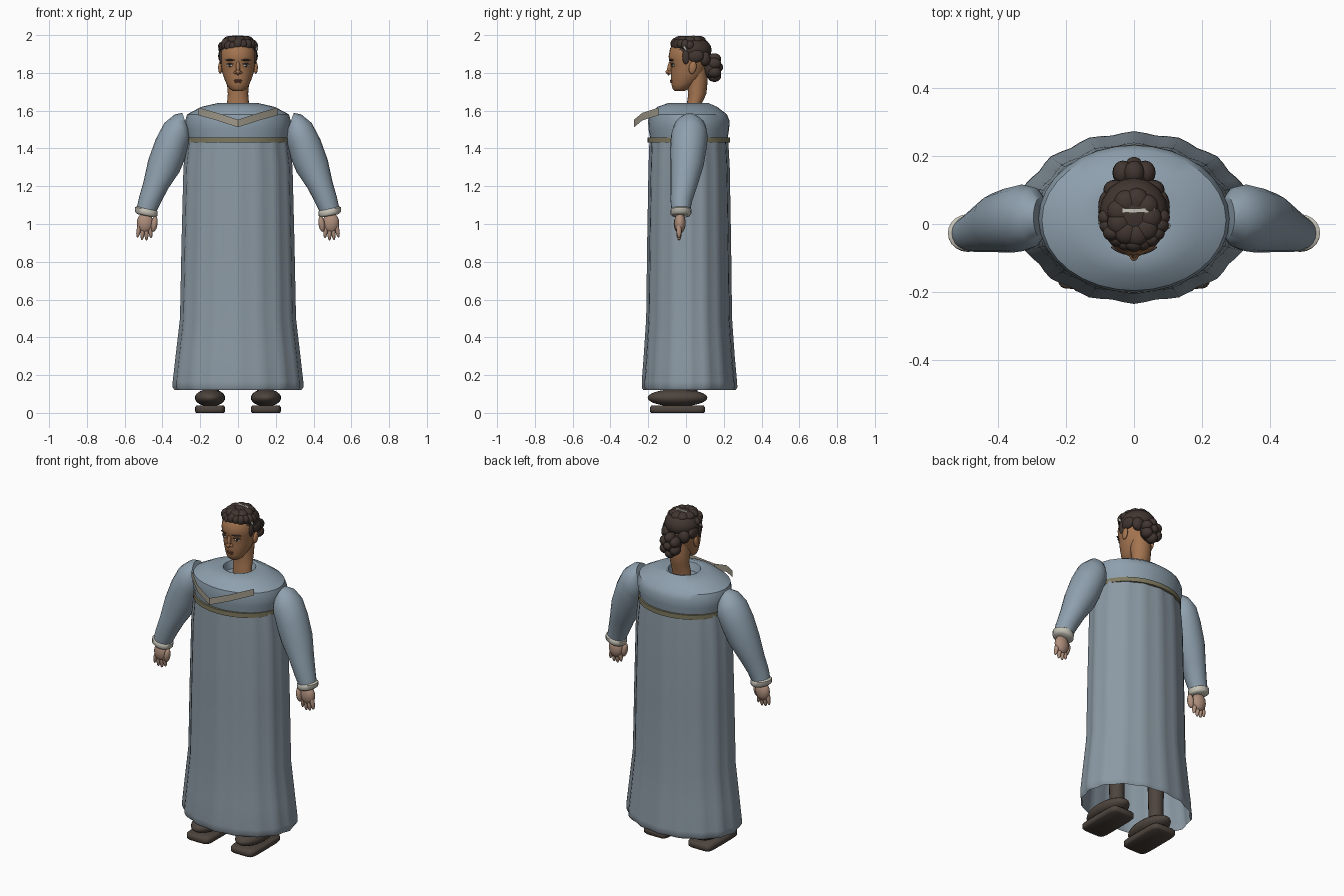
import bpy, bmesh, random
from math import sin, cos, pi, sqrt, radians
from mathutils import Vector, Matrix

random.seed(4)
if "Cube" in bpy.data.objects:
    bpy.data.objects.remove(bpy.data.objects["Cube"])


def material(name, r, g, b):
    m = bpy.data.materials.new(name)
    m.use_nodes = True
    m.diffuse_color = (r, g, b, 1)
    bsdf = m.node_tree.nodes["Principled BSDF"]
    bsdf.inputs["Base Color"].default_value = (r, g, b, 1)
    bsdf.inputs["Roughness"].default_value = 0.8
    return m


ROBE = material("robe_grey_blue", .26, .32, .37)
SLEEVE = material("sleeve_blue", .27, .35, .42)
BAND = material("olive_band", .21, .19, .115)
RIBBON = material("pale_ribbon", .36, .33, .26)
CUFF = material("cream", .56, .54, .47)
SKIN = material("warm_skin", .37, .175, .08)
HAND = material("hand_skin", .42, .27, .20)
HAIR = material("dark_hair", .052, .036, .03)
SHOE = material("shoe_brown", .075, .058, .047)
LIP = material("lip", .22, .08, .05)


def finish(name, bm, mat, angle=40, recalc=True):
    if recalc:
        bmesh.ops.recalc_face_normals(bm, faces=bm.faces)
    me = bpy.data.meshes.new(name)
    bm.to_mesh(me)
    bm.free()
    me.materials.append(mat)
    ob = bpy.data.objects.new(name, me)
    bpy.context.collection.objects.link(ob)
    bpy.ops.object.select_all(action='DESELECT')
    ob.select_set(True)
    bpy.context.view_layer.objects.active = ob
    bpy.ops.object.shade_smooth_by_angle(angle=radians(angle))
    return ob


def loft(name, rings, mat, caps=(True, True), angle=40):
    """Skin a stack of equal-length closed rings."""
    bm = bmesh.new()
    rows = [[bm.verts.new(p) for p in ring] for ring in rings]
    n = len(rows[0])
    for a, b in zip(rows, rows[1:]):
        for i in range(n):
            j = (i + 1) % n
            bm.faces.new((a[i], a[j], b[j], b[i]))
    for want, row in zip(caps, (rows[0], rows[-1])):
        if want:
            bm.faces.new(row)
    return finish(name, bm, mat, angle)


def oval(z, half, front, back, n=32, pleat=0.0):
    """Horizontal oval; pleat ripples its outline."""
    pts = []
    for i in range(n):
        t = 2 * pi * i / n
        k = 1 + pleat * cos(16 * t)
        pts.append(Vector((half * k * cos(t), (front + back) / 2 + (back - front) / 2 * k * sin(t), z)))
    return pts


def limb_ring(s, outer, inner, yc, yr, n=20):
    """Tilted oval spanning an outer and an inner (x, z) point, on side s."""
    o, i = Vector((s * outer[0], yc, outer[1])), Vector((s * inner[0], yc, inner[1]))
    mid, arm = (o + i) / 2, (o - i) / 2
    return [mid + arm * cos(2 * pi * k / n) + Vector((0, yr * sin(2 * pi * k / n), 0)) for k in range(n)]


def balls(name, items, mat, seg=16):
    """One object made of ellipsoids: (centre, radii, optional x/y tilt)."""
    bm = bmesh.new()
    for c, r, *tilt in items:
        rot = Matrix.Rotation(tilt[0], 4, tilt[1]) if tilt else Matrix()
        m = Matrix.Translation(c) @ rot @ Matrix.Diagonal((*r, 1))
        bmesh.ops.create_uvsphere(bm, u_segments=seg, v_segments=seg // 2 + 2, radius=1, matrix=m)
    return finish(name, bm, mat, 60)


# Robe skirt, open at the hem
skirt = [(.12, .33, -.222, .258), (.135, .34, -.23, .268), (.165, .34, -.23, .266), (.3, .325, -.22, .254),
         (.5, .302, -.207, .24), (.9, .294, -.202, .235), (1.3, .284, -.195, .228), (1.445, .268, -.19, .22)]
loft("robe_skirt", [oval(*r, n=64, pleat=.017) for r in skirt], ROBE, (False, False), 50)

# Yoke with a sunken neck opening
yoke = [(1.44, .262, -.188, .218), (1.5, .275, -.198, .228), (1.545, .28, -.201, .231), (1.58, .27, -.195, .217),
        (1.62, .195, -.152, .165), (1.64, .108, -.095, .12), (1.635, .09, -.075, .105), (1.59, .08, -.06, .09)]
loft("robe_yoke", [oval(*r) for r in yoke], SLEEVE, (False, True), 35)

# Chest band
band = [(1.432, .262, -.19, .22), (1.432, .27, -.203, .233), (1.459, .27, -.203, .233), (1.459, .262, -.19, .22)]
loft("chest_band", [oval(*r) for r in band], BAND, (False, False), 30)

# Standing V-shaped ribbon, a thin upright sheet
bm = bmesh.new()
cols = []
for x, y, z in [(-.21, -.145, 1.596), (-.11, -.232, 1.568), (0, -.275, 1.532), (.11, -.232, 1.568), (.21, -.145, 1.596)]:
    cols.append([bm.verts.new((x, y, z + d)) for d in (-.02, .02)])
for a, b in zip(cols, cols[1:]):
    bm.faces.new((a[0], b[0], b[1], a[1]))
finish("collar_ribbon", bm, RIBBON, 30, recalc=False)

# Arms, hands and feet on both sides
sleeve = [((.295, 1.588), (.25, 1.46), .02, .06), ((.335, 1.58), (.256, 1.42), .02, .088),
          ((.39, 1.535), (.268, 1.39), .018, .098), ((.435, 1.45), (.28, 1.345), .012, .096),
          ((.475, 1.34), (.31, 1.275), .005, .088), ((.50, 1.225), (.368, 1.19), -.01, .072),
          ((.524, 1.14), (.41, 1.11), -.024, .058), ((.536, 1.085), (.432, 1.065), -.027, .05)]
cuff = [((.533, 1.094), (.434, 1.074), -.026, .047), ((.546, 1.088), (.425, 1.066), -.026, .055),
        ((.546, 1.064), (.427, 1.042), -.027, .055), ((.532, 1.052), (.438, 1.034), -.027, .046)]
shoe_sole = [(0, .073), (.008, .08), (.03, .08), (.038, .073)]

for s, side in ((1, "left"), (-1, "right")):
    loft(side + "_sleeve", [limb_ring(s, *r) for r in sleeve], SLEEVE, angle=60)
    loft(side + "_cuff", [limb_ring(s, *r) for r in cuff], CUFF, angle=50)

    parts = [((s * .492, -.032, 1.005), (.044, .03, .055)),
             ((s * .443, -.045, 1.0), (.017, .02, .042), s * -.15, 'Y')]
    for k in range(4):
        drop = (.012, 0, .002, .014)[k]
        parts.append(((s * (.465 + k * .02), -.037, .957 + drop), (.0115, .014, .044), s * (.12 - k * .1), 'Y'))
    balls(side + "_hand", parts, HAND)

    # Shoe: blocky rounded sole, plump upper, leg inside the robe
    rings = []
    for z, w in shoe_sole:
        ring = []
        for k in range(24):
            c, d = cos(2 * pi * k / 24), sin(2 * pi * k / 24)
            sq = lambda v: (1 if v > 0 else -1) * abs(v) ** .3
            ring.append(Vector((s * .148 + w * sq(c), -.045 + (w + .066) * sq(d), z)))
        rings.append(ring)
    loft(side + "_sole", rings, SHOE, angle=50)
    balls(side + "_shoe_upper", [((s * .148, -.045, .08), (.08, .158, .046))], SHOE, 24)
    leg = []
    for z, r in ((.09, .04), (.3, .045), (.6, .06), (1.0, .07)):
        leg.append([Vector((s * .14 + r * cos(pi * k / 8), .02 + r * sin(pi * k / 8), z)) for k in range(16)])
    loft(side + "_leg", leg, SHOE)

# Neck and head
neck = [(1.56, .06, .0, .085), (1.64, .058, .005, .085), (1.69, .054, .012, .108), (1.76, .06, .0, .115),
        (1.82, .06, .0, .11)]
loft("neck", [oval(*r, n=20) for r in neck], SKIN)
head = [(1.703, .025, -.058, -.01), (1.715, .044, -.071, .015), (1.74, .06, -.077, .05), (1.77, .073, -.08, .085),
        (1.80, .083, -.081, .1), (1.84, .09, -.08, .112), (1.865, .093, -.09, .118), (1.89, .094, -.092, .12),
        (1.93, .09, -.084, .12), (1.965, .07, -.055, .1), (1.985, .04, -.02, .06)]
loft("head", [oval(*r, n=28) for r in head], SKIN, angle=70)
balls("ears", [((s * .094, .035, 1.828), (.011, .02, .034), -.2, 'X') for s in (1, -1)], SKIN)
balls("nose", [((0, -.085, 1.828), (.011, .014, .042), -.2, 'X'), ((0, -.093, 1.805), (.013, .015, .012))]
      + [((s * .013, -.083, 1.802), (.01, .012, .009)) for s in (1, -1)], SKIN)


def face_y(x, front=-.08):
    return .016 - (.016 - front) * sqrt(1 - (x / .092) ** 2)


# Eyes, brows and lips
for s, side in ((1, "left"), (-1, "right")):
    x = s * .043
    balls(side + "_eye_white", [((x, face_y(x), 1.84), (.017, .006, .008), s * .4, 'Z')], CUFF)
    balls(side + "_iris_and_lash", [((x, face_y(x) - .004, 1.84), (.0065, .004, .008)),
                                    ((x, face_y(x) - .003, 1.848), (.021, .006, .0035), s * .4, 'Z')], HAIR)
    balls(side + "_brow", [((x, face_y(x, -.088) - .002, 1.868), (.027, .006, .005), s * .42, 'Z')], HAIR)
balls("lips", [((0, -.077, 1.76), (.023, .008, .005)), ((0, -.076, 1.751), (.02, .008, .006))], LIP)

# Hair cap with wavy front locks and temple hair
locks = [((0, .03, 1.922), (.101, .106, .073))]
for k in range(11):
    a = pi * (1.0 + k / 10)
    locks.append(((.08 * cos(a), .02 + .078 * sin(a), 1.945 + random.uniform(-.008, .01)),
                  (.026, .024, .024 + random.uniform(0, .01)), random.uniform(-.6, .6), 'Y'))
for k in range(9):
    a = 2 * pi * k / 9
    locks.append(((.045 * cos(a), .02 + .05 * sin(a), 1.972), (.036, .036, .024)))
for s in (1, -1):
    locks += [((s * .088, .0, 1.885), (.012, .02, .04)), ((s * .085, .05, 1.89), (.02, .045, .035)),
              ((s * .055, .1, 1.875), (.035, .03, .04))]
balls("hair", locks, HAIR)

# Bun of clustered curls
bun = [((0, .135, 1.828), (.055, .05, .06))]
for k in range(6):
    a = 2 * pi * k / 6 + .5
    bun.append(((.038 * cos(a), .15, 1.828 + .045 * sin(a)), (.03, .036, .031)))
bun.append(((0, .173, 1.83), (.025, .024, .025)))
balls("hair_bun", bun, HAIR)

# Pale hair tie arching across the crown
tie = []
for x, z in ((.06, 1.988), (.02, 1.999), (-.03, 1.997), (-.07, 1.975), (-.095, 1.945), (-.106, 1.92)):
    y = .04 - max(0, -x - .07)
    tie.append([Vector((x, y + dy, z + dz)) for dy, dz in ((-.006, -.008), (.006, -.008), (.006, 0), (-.006, 0))])
loft("hair_tie", tie, CUFF, angle=30)
balls("hair_tie_end", [((.099, -.005, 1.93), (.008, .006, .016), .5, 'X')], CUFF)
